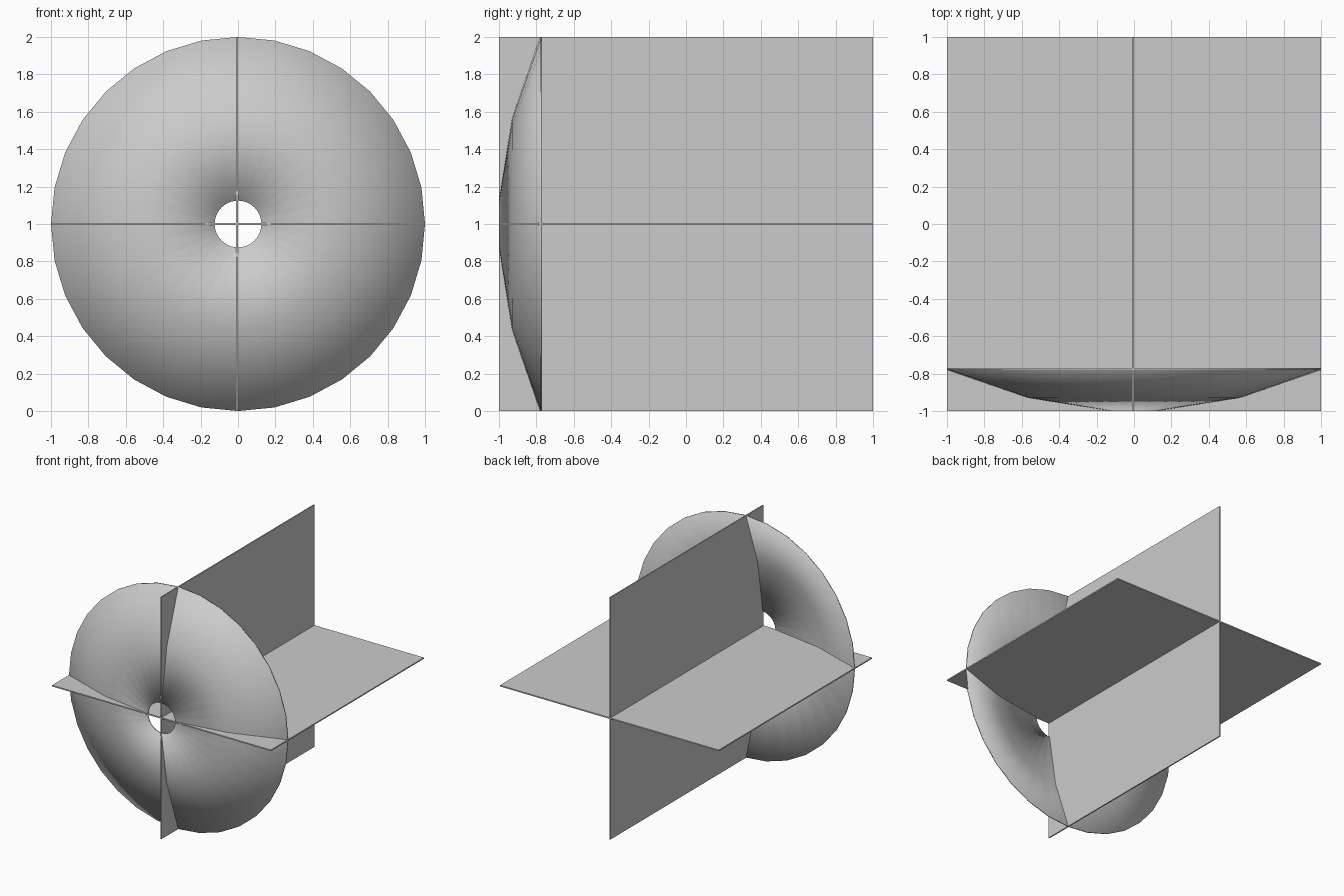
import bpy, bmesh
from math import cos, sin, tau

if "Cube" in bpy.data.objects:
    bpy.data.objects.remove(bpy.data.objects["Cube"])

T = 0.01    # sheet thickness
SIDES = 32


def make_object(name, bm, smooth=False):
    bmesh.ops.recalc_face_normals(bm, faces=bm.faces)
    mesh = bpy.data.meshes.new(name)
    bm.to_mesh(mesh)
    bm.free()
    for poly in mesh.polygons:
        poly.use_smooth = smooth
    obj = bpy.data.objects.new(name, mesh)
    bpy.context.collection.objects.link(obj)
    return obj


def panel(name, size, centre):
    bm = bmesh.new()
    bmesh.ops.create_cube(bm, size=1)
    bmesh.ops.scale(bm, vec=size, verts=bm.verts)
    bmesh.ops.translate(bm, vec=centre, verts=bm.verts)
    return make_object(name, bm)


# Crossed fin panels
panel("vertical_panel", (T, 2, 2), (-T / 2, 0, 1))
panel("horizontal_panel", (2, 2, T), (0, 0, 1))

# Shallow dished disc with a central hole: closed (radius, y) section
front = [(1.0, -0.78), (0.565, -0.93), (0.125, -1.0)]
section = front + [(r, y + T) for r, y in reversed(front)]

bm = bmesh.new()
rings = [[bm.verts.new((r * cos(tau * i / SIDES), y, 1 + r * sin(tau * i / SIDES)))
          for i in range(SIDES)] for r, y in section]
for k, ring in enumerate(rings):
    nxt = rings[(k + 1) % len(rings)]
    for i in range(SIDES):
        j = (i + 1) % SIDES
        bm.faces.new((ring[i], ring[j], nxt[j], nxt[i]))
make_object("dished_disc", bm, smooth=True)
